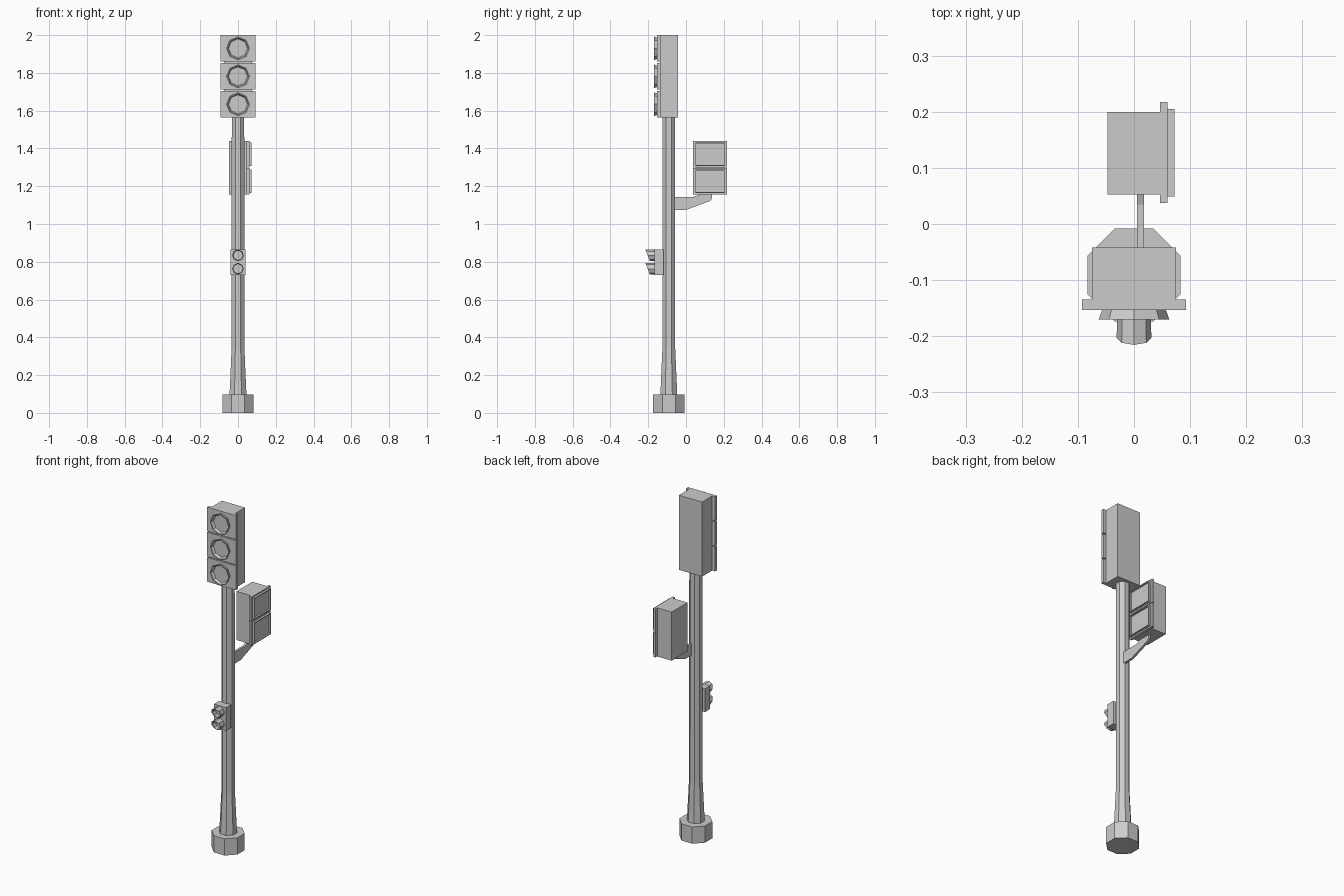
import bpy, bmesh, math
from mathutils import Vector

if "Cube" in bpy.data.objects:
    bpy.data.objects.remove(bpy.data.objects["Cube"])

POLE_Y = -0.091


def make_object(name, bm):
    bmesh.ops.recalc_face_normals(bm, faces=bm.faces)
    mesh = bpy.data.meshes.new(name)
    bm.to_mesh(mesh)
    bm.free()
    obj = bpy.data.objects.new(name, mesh)
    bpy.context.collection.objects.link(obj)
    return obj


def loft(name, rings):
    """Skin a series of equal-sized rings and cap both ends."""
    bm = bmesh.new()
    loops = [[bm.verts.new(p) for p in ring] for ring in rings]
    n = len(loops[0])
    for a, b in zip(loops, loops[1:]):
        for i in range(n):
            j = (i + 1) % n
            bm.faces.new((a[i], a[j], b[j], b[i]))
    bm.faces.new(loops[0])
    bm.faces.new(loops[-1])
    return make_object(name, bm)


def box(name, x, y, z):
    return loft(name, [[(x[0], y[0], h), (x[1], y[0], h),
                        (x[1], y[1], h), (x[0], y[1], h)] for h in z])


def octagon(r, turn=0.0):
    return [(r * math.cos(math.tau * i / 8 + turn),
             r * math.sin(math.tau * i / 8 + turn)) for i in range(8)]


def post_ring(half_width, z):
    r = half_width / math.cos(math.pi / 8)
    return [(x, POLE_Y + y, z) for x, y in octagon(r, math.pi / 8)]


def visor(name, z, r_back, r_front, y_back, y_front, wall, slant=0.0):
    """Hollow octagonal hood facing -y with a lens at its floor."""
    def ring(r, y, s=0.0):
        return [(px, y - s * pz, z + pz) for px, pz in octagon(r)]
    return loft(name, [ring(r_back, y_back + 0.002),
                       ring(r_front, y_front, slant),
                       ring(r_front - wall, y_front, slant),
                       ring(r_back - wall, y_back - 0.002)])


def screen_frame(name, y, z, hy, hz, x_back, x_front, wall):
    """Rectangular bezel facing +x with a sunken screen."""
    def ring(x, inset):
        a, b = hy - inset, hz - inset
        return [(x, y + sy * a, z + sz * b)
                for sy, sz in ((-1, -1), (1, -1), (1, 1), (-1, 1))]
    return loft(name, [ring(x_back - 0.002, 0), ring(x_front, 0),
                       ring(x_front, wall), ring(x_back + 0.002, wall)])


# Footing and tapered octagonal pole
loft("footing", [post_ring(0.083, 0), post_ring(0.083, 0.098)])
loft("pole", [post_ring(0.045, 0.09), post_ring(0.034, 0.34),
              post_ring(0.033, 1.57)])

# Main three-lamp head
box("main_housing", (-0.075, 0.075), (-0.137, -0.042), (1.563, 2.0))
for i in range(3):
    z = 1.634 + i * 0.148
    box(f"main_panel_{i + 1}", (-0.093, 0.093), (-0.153, -0.135),
        (z - 0.071, min(z + 0.071, 2.0)))
    visor(f"main_visor_{i + 1}", z, 0.056, 0.063, -0.153, -0.170, 0.006)

# Small repeater lights low on the pole
box("repeater_housing", (-0.039, 0.039), (-0.168, -0.120), (0.73, 0.866))
for i, z in enumerate((0.763, 0.834)):
    visor(f"repeater_visor_{i + 1}", z, 0.030, 0.031, -0.168, -0.203, 0.004, 0.40)

# Pedestrian head facing sideways
box("crossing_housing", (-0.047, 0.048), (0.053, 0.200), (1.155, 1.44))
for i, z in enumerate((1.226, 1.370)):
    box(f"crossing_panel_{i + 1}", (0.046, 0.060), (0.037, 0.217),
        (z - 0.070, z + 0.070))
    screen_frame(f"crossing_screen_{i + 1}", 0.127, z, 0.078, 0.062,
                 0.060, 0.072, 0.005)

# Bracket arm carrying the pedestrian head
arm = [(-0.065, 1.075), (0.0, 1.075), (0.128, 1.122), (0.138, 1.135),
       (0.138, 1.160), (0.085, 1.160), (0.035, 1.142), (-0.065, 1.142)]
loft("bracket_arm", [[(x, y, z) for y, z in arm] for x in (0.005, 0.018)])
